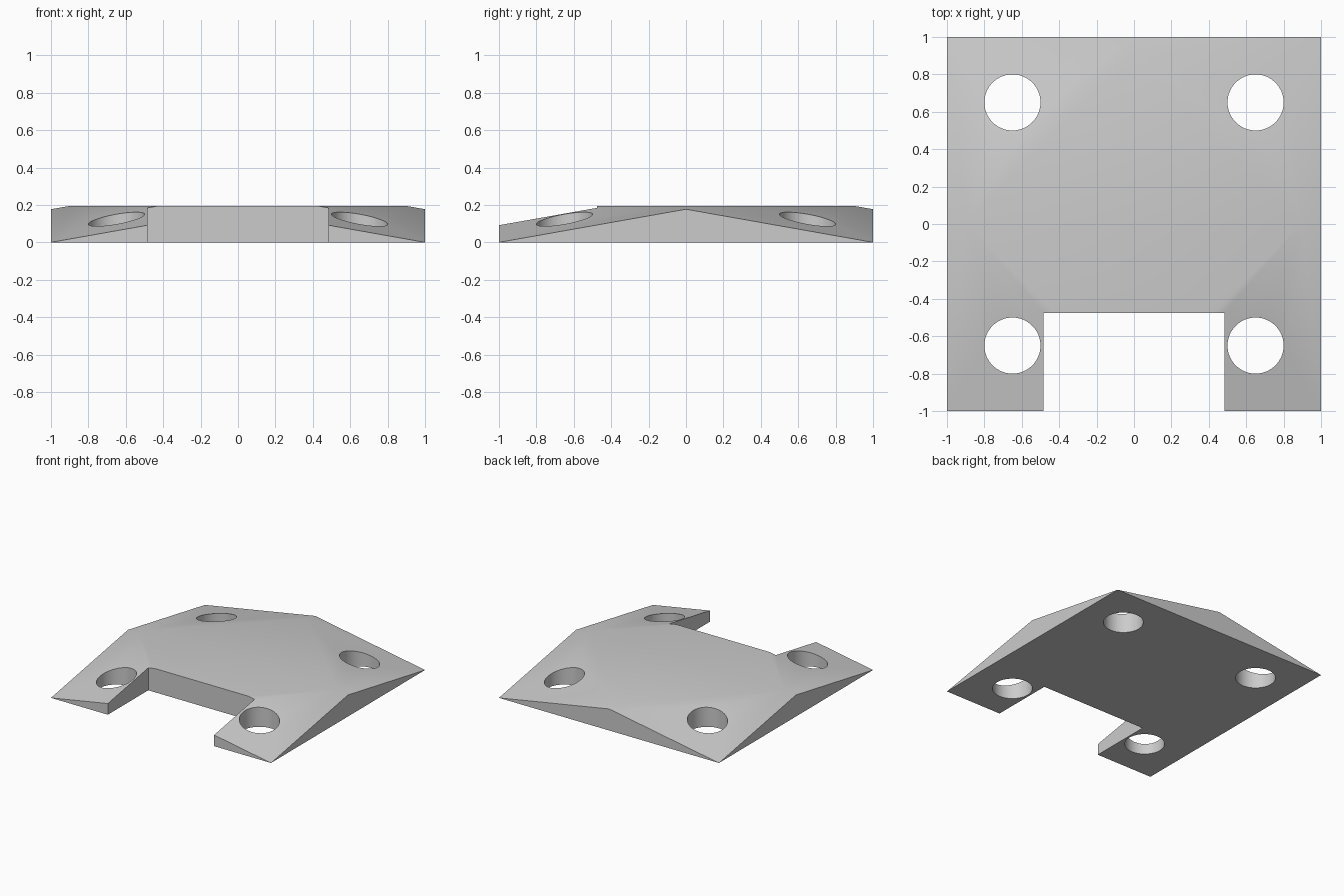
import bpy, bmesh, math
from mathutils import Vector

old = bpy.data.objects.get("Cube")
if old:
    bpy.data.objects.remove(old, do_unlink=True)

HEIGHT = 0.195      # flat top
RIDGE = 0.177       # height at the middle of each side
HOLE_RADIUS = 0.15
HOLE_POS = 0.65

grey = bpy.data.materials.new("light grey")
grey.use_nodes = True
colour = (0.6, 0.6, 0.6, 1)
grey.diffuse_color = colour
grey.node_tree.nodes["Principled BSDF"].inputs["Base Color"].default_value = colour


def add_object(name, bm):
    mesh = bpy.data.meshes.new(name)
    bmesh.ops.recalc_face_normals(bm, faces=bm.faces)
    bm.to_mesh(mesh)
    bm.free()
    obj = bpy.data.objects.new(name, mesh)
    bpy.context.collection.objects.link(obj)
    mesh.materials.append(grey)
    return obj


# Plate: a square slab with its four corners planed down to the base edge
bm = bmesh.new()
bmesh.ops.create_cube(bm, size=2)
for v in bm.verts:
    v.co.z = HEIGHT if v.co.z > 0 else 0
for sx in (-1, 1):
    for sy in (-1, 1):
        cut = bmesh.ops.bisect_plane(
            bm, geom=bm.verts[:] + bm.edges[:] + bm.faces[:], dist=1e-5,
            plane_co=Vector((sx, sy, 0)),
            plane_no=Vector((sx * RIDGE, sy * RIDGE, 1)), clear_outer=True)
        rim = [e for e in bm.edges if e.is_boundary]
        bmesh.ops.holes_fill(bm, edges=rim)
bmesh.ops.remove_doubles(bm, verts=bm.verts, dist=1e-4)
plate = add_object("mounting_plate", bm)

# Cutters: the front notch and four bolt holes
cutters = []
bm = bmesh.new()
bmesh.ops.create_cube(bm, size=1)
bmesh.ops.scale(bm, vec=(0.966, 1, 1), verts=bm.verts)
bmesh.ops.translate(bm, vec=(0, -0.975, 0), verts=bm.verts)
cutters.append(add_object("notch_cutter", bm))
for sx in (-1, 1):
    for sy in (-1, 1):
        bm = bmesh.new()
        bmesh.ops.create_cone(bm, cap_ends=True, segments=64, depth=1,
                              radius1=HOLE_RADIUS, radius2=HOLE_RADIUS)
        bmesh.ops.translate(bm, vec=(sx * HOLE_POS, sy * HOLE_POS, 0), verts=bm.verts)
        cutters.append(add_object("bolt_hole_cutter", bm))

bpy.ops.object.select_all(action="DESELECT")
plate.select_set(True)
bpy.context.view_layer.objects.active = plate
for cutter in cutters:
    mod = plate.modifiers.new("cut", "BOOLEAN")
    mod.operation = "DIFFERENCE"
    mod.solver = "EXACT"
    mod.object = cutter
    bpy.ops.object.modifier_apply(modifier=mod.name)
    bpy.data.objects.remove(cutter, do_unlink=True)

# Smooth hole walls and soft facets, sharp outer edges
bpy.ops.object.shade_smooth_by_angle(angle=math.radians(30))
